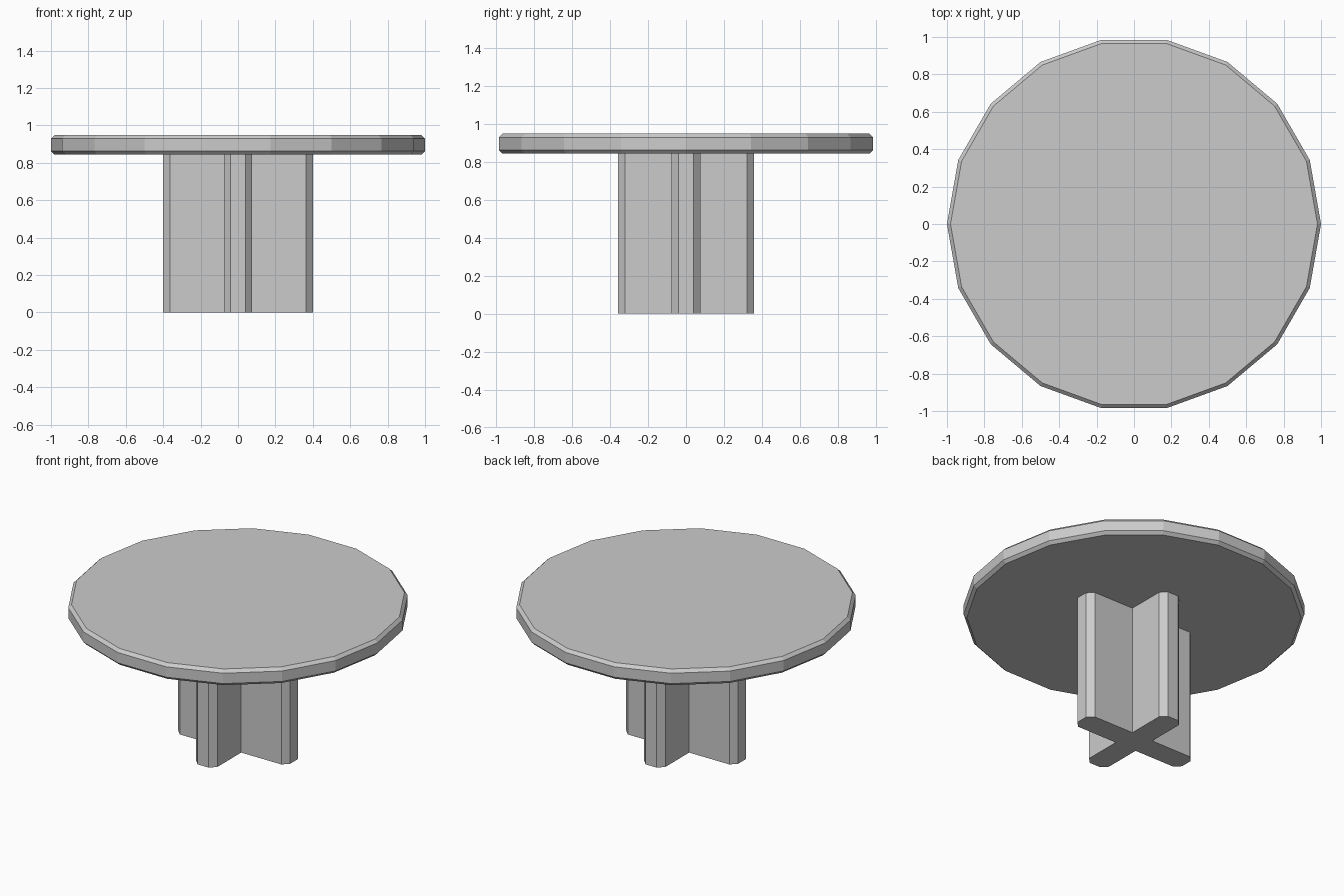
import bpy, bmesh, math

if "Cube" in bpy.data.objects:
    bpy.data.objects.remove(bpy.data.objects["Cube"])

SIDES = 18
TAU = 2 * math.pi


def stack_rings(name, rings):
    """Build a closed flat-shaded solid from matching rings of points, bottom to top."""
    bm = bmesh.new()
    loops = [[bm.verts.new(p) for p in ring] for ring in rings]
    n = len(loops[0])
    for low, high in zip(loops, loops[1:]):
        for i in range(n):
            j = (i + 1) % n
            bm.faces.new((low[i], low[j], high[j], high[i]))
    bm.faces.new(loops[0][::-1])
    bm.faces.new(loops[-1])
    bmesh.ops.recalc_face_normals(bm, faces=bm.faces[:])
    mesh = bpy.data.meshes.new(name)
    bm.to_mesh(mesh)
    bm.free()
    obj = bpy.data.objects.new(name, mesh)
    bpy.context.collection.objects.link(obj)
    return obj


# Table top: 18-sided disc with chamfered upper and lower rims
def disc_ring(radius, z):
    return [(radius * math.cos(TAU * i / SIDES),
             radius * math.sin(TAU * i / SIDES), z) for i in range(SIDES)]


stack_rings("table_top", [disc_ring(r, z) for r, z in
                          ((0.981, 0.843), (1.0, 0.862), (1.0, 0.929), (0.981, 0.948))])

# Pedestal: cross-shaped column, arm ends chamfered, x arms longer than y arms
HALF, CHAMFER = 0.076, 0.037
cross = []
for k, length in enumerate((0.401, 0.357, 0.401, 0.357)):
    arm = [(length - CHAMFER, -HALF), (length, -HALF + CHAMFER),
           (length, HALF - CHAMFER), (length - CHAMFER, HALF), (HALF, HALF)]
    c, s = round(math.cos(k * TAU / 4)), round(math.sin(k * TAU / 4))
    cross += [(c * x - s * y, s * x + c * y) for x, y in arm]

stack_rings("pedestal", [[(x, y, z) for x, y in cross] for z in (0.0, 0.846)])
